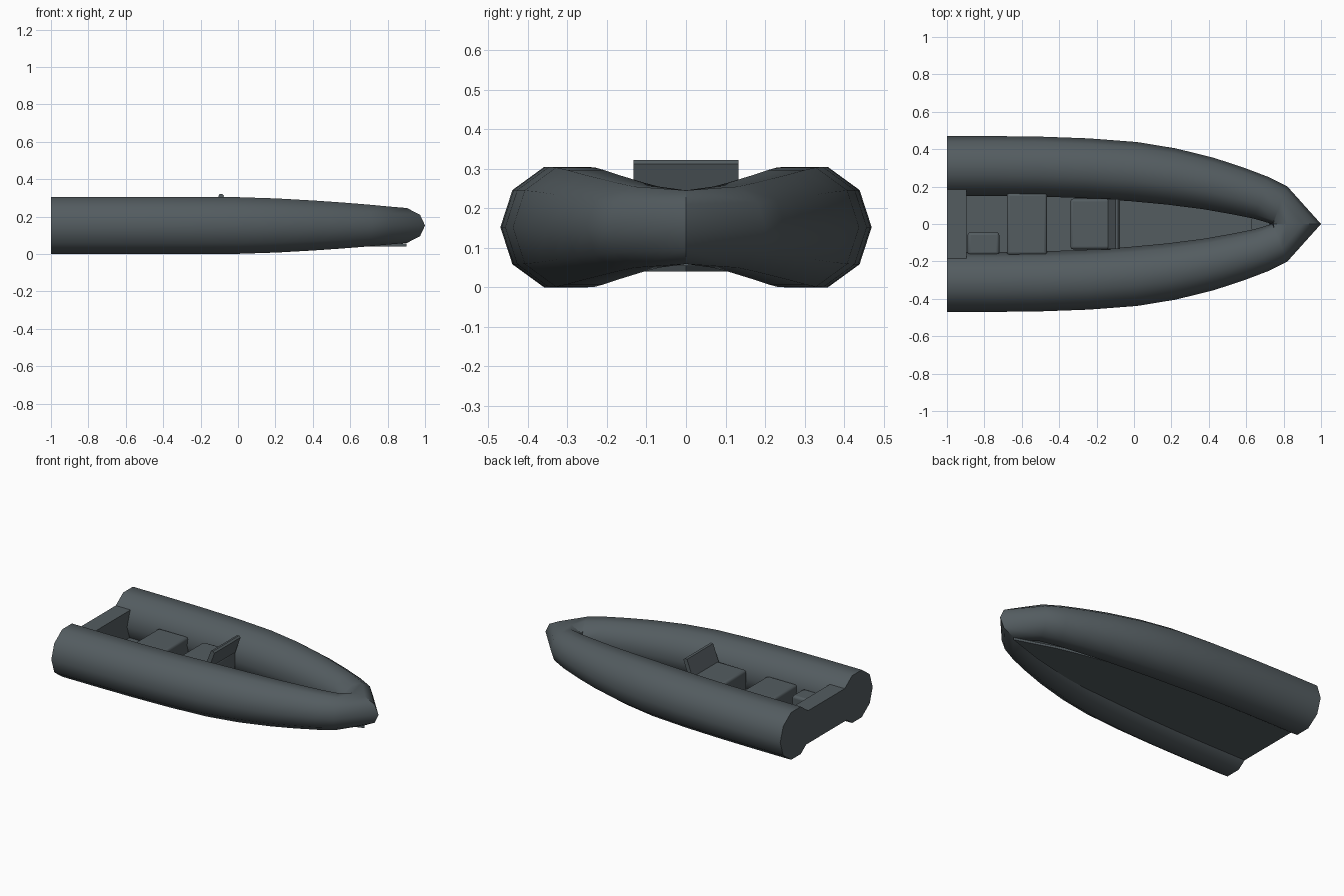
import bpy, bmesh, math
from mathutils import Vector

cube = bpy.data.objects.get("Cube")
if cube:
    bpy.data.objects.remove(cube, do_unlink=True)

# One dark slate colour for the whole boat
slate = bpy.data.materials.new("dark_slate")
slate.use_nodes = True
colour = (0.088, 0.108, 0.118, 1)
slate.diffuse_color = colour
slate.node_tree.nodes["Principled BSDF"].inputs["Base Color"].default_value = colour

MID = 0.1525
SIDES = 10


def finish(name, bm, angle=40):
    bmesh.ops.recalc_face_normals(bm, faces=bm.faces)
    mesh = bpy.data.meshes.new(name)
    bm.to_mesh(mesh)
    bm.free()
    mesh.materials.append(slate)
    ob = bpy.data.objects.new(name, mesh)
    bpy.context.collection.objects.link(ob)
    bpy.ops.object.select_all(action='DESELECT')
    ob.select_set(True)
    bpy.context.view_layer.objects.active = ob
    bpy.ops.object.shade_smooth_by_angle(angle=math.radians(angle))
    return ob


def extrude_profile(name, points, offset):
    bm = bmesh.new()
    face = bm.faces.new([bm.verts.new(p) for p in points])
    moved = bmesh.ops.extrude_face_region(bm, geom=[face])["geom"]
    bmesh.ops.translate(bm, vec=offset,
                        verts=[v for v in moved if isinstance(v, bmesh.types.BMVert)])
    # The extrusion source stays as the opposite cap
    if not face.is_valid or face not in bm.faces[:]:
        bmesh.ops.holes_fill(bm, edges=bm.edges)
    return finish(name, bm, 30)


def box(name, x0, x1, y0, y1, z0, z1, bevel=0.0):
    ob = extrude_profile(name, [(x0, y0, z0), (x1, y0, z0), (x1, y1, z0), (x0, y1, z0)],
                         (0, 0, z1 - z0))
    if bevel:
        mod = ob.modifiers.new("rounded_edges", 'BEVEL')
        mod.width = bevel
        mod.segments = 3
    return ob


# Tube centre line: x, y, radius
path = [(-1, .31, .16), (-.75, .31, .16), (-.5, .307, .16), (-.25, .298, .16),
        (0, .28, .159), (.2, .254, .152), (.4, .216, .14), (.55, .178, .129),
        (.68, .14, .118), (.78, .1, .108)]


def inward(i):
    """Unit normal of the centre line, pointing to the keel."""
    if i == 0:
        return Vector((0, -1))
    a, b = path[i - 1], path[min(i + 1, len(path) - 1)]
    d = Vector((b[0] - a[0], b[1] - a[1])).normalized()
    return Vector((d.y, -d.x))


# Buoyancy tubes: ten-sided rings, mitred on the centre plane at the bow
bm = bmesh.new()
for side in (1, -1):
    rings = []
    for i, (x, y, r) in enumerate(path):
        n = inward(i)
        ring = []
        for k in range(SIDES):
            t = math.tau * k / SIDES
            c, s = r * math.cos(t), r * math.sin(t)
            ring.append(bm.verts.new((x - n.x * c, side * (y - n.y * c), MID + s)))
        rings.append(ring)
    rings.append([bm.verts.new((.86 + .14 * math.cos(math.tau * k / SIDES), 0,
                                MID + .098 * math.sin(math.tau * k / SIDES)))
                  for k in range(SIDES)])
    for a, b in zip(rings, rings[1:]):
        for k in range(SIDES):
            j = (k + 1) % SIDES
            bm.faces.new((a[k], a[j], b[j], b[k]))
    bm.faces.new(rings[0])
bmesh.ops.remove_doubles(bm, verts=bm.verts, dist=0.0005)
finish("buoyancy_tubes", bm)


# Flat hull bottom and inner deck follow the tubes
def plan(z, limit, tip):
    half = []
    for i, (x, y, r) in enumerate(path):
        p = Vector((x, y)) + inward(i) * r * 0.55
        if p.x < limit:
            half.append((p.x, max(p.y, 0.02)))
    left = [(x, y, z) for x, y in half]
    right = [(x, -y, z) for x, y in reversed(half)]
    return left + tip + right


extrude_profile("hull_bottom", plan(.04, .75, [(.9, 0, .04)]), (0, 0, .015))
extrude_profile("deck", plan(.055, .6, [(.63, .1, .055), (.63, -.1, .055)]), (0, 0, .02))

# Transom
box("transom", -1, -.895, -.2, .2, .04, .25)

# Stern locker, bench seat and steering console
box("stern_locker", -.89, -.72, -.165, -.045, .07, .185, .015)
box("bench_seat", -.68, -.465, -.165, .165, .07, .2, .015)
box("console", -.34, -.11, -.135, .135, .07, .215, .015)

# Raked windscreen on the console
screen = [(-.145, .2), (-.1, .32), (-.085, .322), (-.075, .312), (-.115, .2)]
extrude_profile("windscreen", [(x, -.133, z) for x, z in screen], (0, .266, 0))
